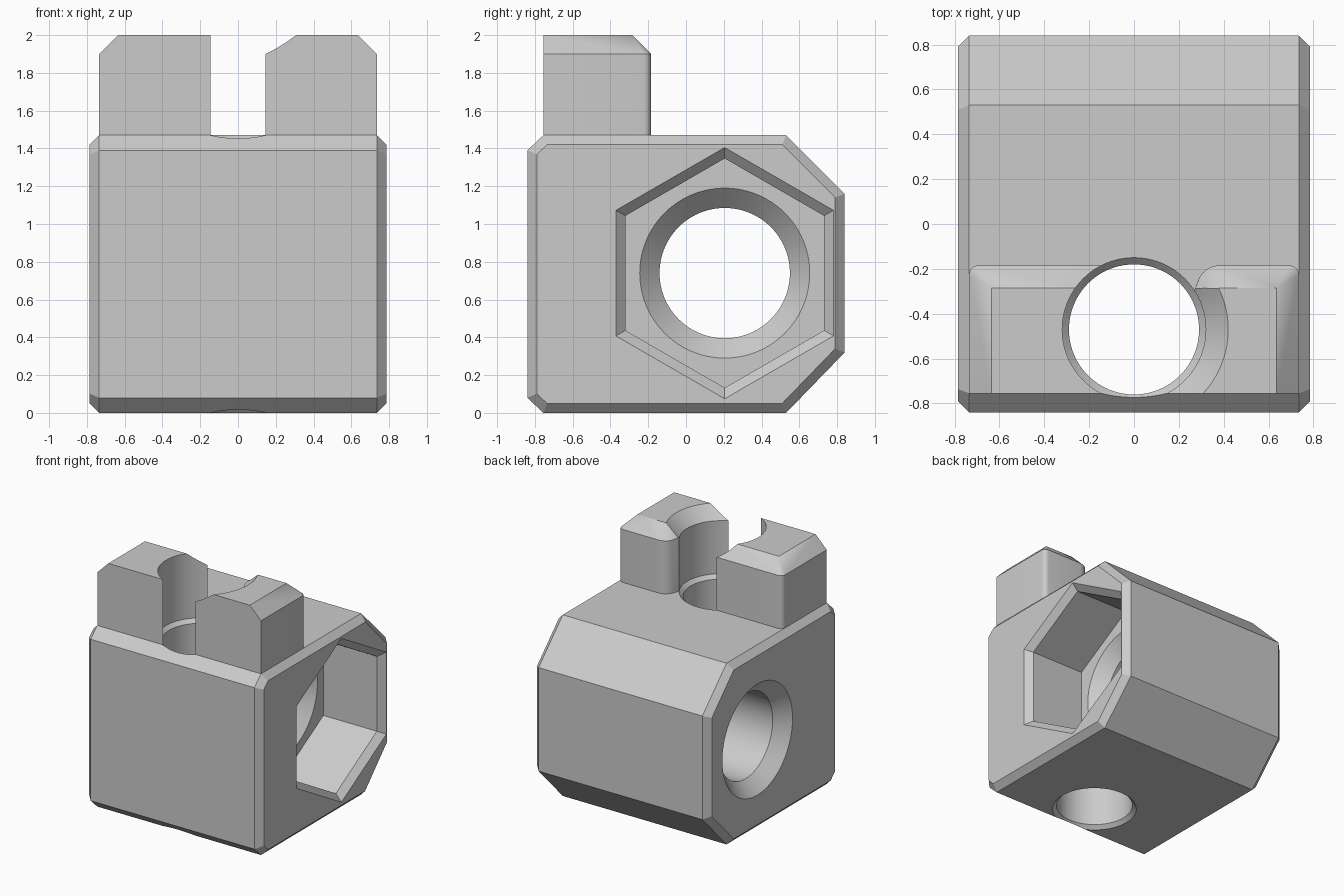
import bpy, bmesh
from math import sin, cos, pi, radians
from mathutils import Vector

cube = bpy.data.objects.get("Cube")
if cube:
    bpy.data.objects.remove(cube, do_unlink=True)

grey = bpy.data.materials.new("light grey")
grey.use_nodes = True
colour = (0.6, 0.6, 0.6, 1)
grey.diffuse_color = colour
grey.node_tree.nodes["Principled BSDF"].inputs["Base Color"].default_value = colour


def add_object(name, bm):
    bmesh.ops.recalc_face_normals(bm, faces=bm.faces)
    mesh = bpy.data.meshes.new(name)
    bm.to_mesh(mesh)
    bm.free()
    obj = bpy.data.objects.new(name, mesh)
    bpy.context.collection.objects.link(obj)
    return obj


def loft(bm, rings):
    """Closed solid through matching rings of points."""
    loops = [[bm.verts.new(p) for p in ring] for ring in rings]
    for a, b in zip(loops, loops[1:]):
        for i in range(len(a)):
            j = (i + 1) % len(a)
            bm.faces.new((a[i], a[j], b[j], b[i]))
    return [bm.faces.new(loops[0][::-1]), bm.faces.new(loops[-1])]


def turned(name, axis, centre, steps, sides=96):
    """Cutter with (position, radius) steps along the x or z axis."""
    rings = []
    for pos, r in steps:
        ring = []
        for k in range(sides):
            t = pi / 2 + 2 * pi * k / sides
            u, v = centre[0] + r * cos(t), centre[1] + r * sin(t)
            ring.append((pos, u, v) if axis == "x" else (u, v, pos))
        rings.append(ring)
    bm = bmesh.new()
    loft(bm, rings)
    obj = add_object(name, bm)
    obj.hide_render = True
    return obj


def cut(obj, *cutters):
    for cutter in cutters:
        mod = obj.modifiers.new("cut", "BOOLEAN")
        mod.operation = "DIFFERENCE"
        mod.solver = "EXACT"
        mod.object = cutter
        bpy.ops.object.select_all(action="DESELECT")
        obj.select_set(True)
        bpy.context.view_layer.objects.active = obj
        bpy.ops.object.modifier_apply(modifier=mod.name)
        bpy.data.objects.remove(cutter, do_unlink=True)
    obj.data.materials.clear()
    obj.data.materials.append(grey)
    bpy.ops.object.shade_smooth_by_angle(angle=radians(25))


def arc(cx, cy, r, start, end, n=10):
    return [(cx + r * cos(radians(start + (end - start) * i / n)),
             cy + r * sin(radians(start + (end - start) * i / n))) for i in range(n + 1)]


# Block: side profile swept across, end edges chamfered
HALF, TOP, EDGE = 0.785, 1.47, 0.05
profile = [(-0.84, 0.08), (-0.755, 0), (0.53, 0), (0.84, 0.32),
           (0.84, 1.16), (0.53, TOP), (-0.755, TOP), (-0.84, 1.39)]
bm = bmesh.new()
caps = loft(bm, [[(x, y, z) for y, z in profile] for x in (-HALF, HALF)])
bmesh.ops.recalc_face_normals(bm, faces=bm.faces)
bmesh.ops.bevel(bm, geom=[e for f in caps for e in f.edges], offset=EDGE,
                offset_type="OFFSET", segments=1, profile=0.5, affect="EDGES")
block = add_object("block", bm)

# Countersunk cross bore, hexagonal nut pocket and upright hole
AXIS, POST = (0.205, 0.74), (0, -0.47)
FLOOR = 0.255
bore = turned("bore_cutter", "x", AXIS, [
    (-HALF - 0.05, 0.5), (-HALF, 0.45), (-HALF + 0.105, 0.345),
    (FLOOR - 0.105, 0.345), (FLOOR, 0.45), (FLOOR + 0.1, 0.45)])
pocket = turned("pocket_cutter", "x", AXIS, [
    (FLOOR, 0.607), (HALF - EDGE, 0.607), (HALF, 0.665), (HALF + EDGE, 0.723)], 6)
hole = turned("hole_cutter", "z", POST, [
    (-0.1, 0.32), (0, 0.32), (0.03, 0.29), (TOP - 0.03, 0.29), (TOP, 0.32), (TOP + 0.1, 0.32)])
cut(block, pocket, bore, hole)

# Lugs: vertical walls, then a sloped rim on the outer and rear sides
FRONT, REAR, OUT, RIM, PEAK = -0.755, -0.185, 0.735, 1.9, 2.0
BEV = PEAK - RIM


def lug(name, side, rounded):
    walls = [(0.1, FRONT), (OUT, FRONT)] + arc(OUT - 0.04, REAR - 0.04, 0.04, 0, 90, 5)
    walls += arc(0.38, REAR - BEV, BEV, 90, 180) if rounded else [(0.1, REAR)]
    crown = [(0.1, FRONT), (OUT - BEV, FRONT), (OUT - BEV, REAR - BEV),
             (0.38 if rounded else 0.1, REAR - BEV)]
    points = [(x, y, z) for z in (TOP, RIM) for x, y in walls]
    points += [(x, y, PEAK) for x, y in crown]
    bm = bmesh.new()
    for x, y, z in points:
        bm.verts.new(Vector((side * x, y, z)))
    bmesh.ops.convex_hull(bm, input=bm.verts)
    bmesh.ops.dissolve_limit(bm, angle_limit=radians(0.5), verts=bm.verts, edges=bm.edges)
    obj = add_object(name, bm)
    steps = [(TOP - 0.2, 0.32), (RIM, 0.32)]
    # The left lug is flared around the hole
    steps += [(PEAK, 0.42), (PEAK + 0.1, 0.52)] if rounded else [(PEAK + 0.1, 0.32)]
    cut(obj, turned(name + "_cutter", "z", POST, steps))


lug("left_lug", 1, True)
lug("right_lug", -1, False)
